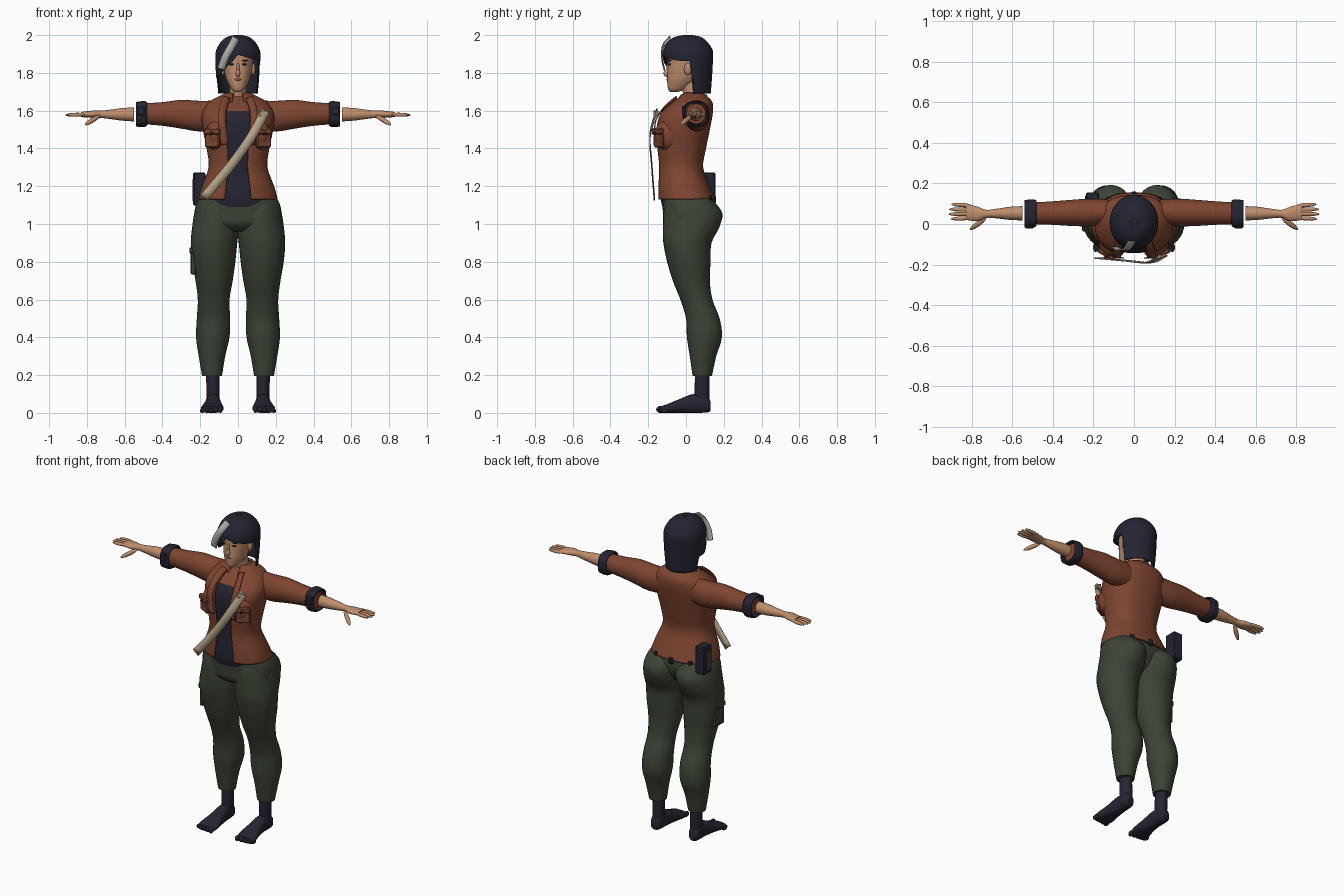
import bpy, bmesh, math
from mathutils import Vector, Matrix

cube = bpy.data.objects.get("Cube")
if cube:
    bpy.data.objects.remove(cube)


def material(name, r, g, b):
    m = bpy.data.materials.new(name)
    m.use_nodes = True
    m.diffuse_color = (r, g, b, 1)
    bsdf = m.node_tree.nodes["Principled BSDF"]
    bsdf.inputs["Base Color"].default_value = (r, g, b, 1)
    bsdf.inputs["Roughness"].default_value = .8
    return m


RUST = material("rust cloth", .21, .06, .03)
NAVY = material("navy cloth", .018, .018, .033)
OLIVE = material("olive cloth", .045, .057, .036)
SKIN = material("skin", .52, .27, .15)
STRAP = material("beige strap", .45, .37, .25)
STREAK = material("grey streak", .4, .4, .38)
GREY = material("dark grey", .05, .05, .06)
LIPS = material("lips", .28, .09, .06)
SIDES = (("left", 1), ("right", -1))


def finish(name, bm, mats, shell=0, angle=40):
    """Turn a bmesh into a smooth shaded object."""
    bmesh.ops.recalc_face_normals(bm, faces=bm.faces)
    me = bpy.data.meshes.new(name)
    bm.to_mesh(me)
    bm.free()
    for m in mats:
        me.materials.append(m)
    me.shade_smooth()
    me.set_sharp_from_angle(angle=math.radians(angle))
    ob = bpy.data.objects.new(name, me)
    bpy.context.collection.objects.link(ob)
    if shell:
        mod = ob.modifiers.new("thickness", "SOLIDIFY")
        mod.thickness, mod.offset = shell, 0
    return ob


def smooth_path(keys, sub):
    """Catmull-Rom samples through a list of tuples."""
    out = []
    for i in range(len(keys) - 1):
        a, b, c, d = (keys[min(max(i + k, 0), len(keys) - 1)] for k in (-1, 0, 1, 2))
        for s in range(sub):
            t = s / sub
            out.append([q + t / 2 * (r - p + t * (2*p - 5*q + 4*r - w + t * (3*(q - r) + w - p)))
                        for p, q, r, w in zip(a, b, c, d)])
    return out + [list(keys[-1])]


def loft(name, mats, rings, axis="z", flip=1, seg=32, e=2, sub=4, caps=True,
         shell=0, shape=None, gap=None, paint=None):
    """Skin rings of (position, low a, high a, low b, high b) along an axis."""
    bm = bmesh.new()
    rows = []
    for t, a0, a1, b0, b1 in smooth_path(rings, sub):
        row = []
        for k in range(seg):
            u = math.tau * k / seg - math.pi / 2
            c, s = math.cos(u), math.sin(u)
            a = (a0 + a1) / 2 + (a1 - a0) / 2 * math.copysign(abs(c) ** (2 / e), c)
            b = (b0 + b1) / 2 + (b1 - b0) / 2 * math.copysign(abs(s) ** (2 / e), s)
            p = {"z": (a, b, t), "x": (t, a, b), "y": (a, t, b)}[axis]
            p = Vector((p[0] * flip, p[1], p[2]))
            row.append(bm.verts.new(shape(p) if shape else p))
        rows.append(row)
    for r0, r1 in zip(rows, rows[1:]):
        for k in range(seg):
            n = (k + 1) % seg
            if gap and min(k, seg - 1 - k) < gap:
                continue
            f = bm.faces.new((r0[k], r0[n], r1[n], r1[k]))
            if paint:
                f.material_index = paint(f.calc_center_median())
    if caps:
        bm.faces.new(rows[0])
        bm.faces.new(rows[-1])
    bmesh.ops.remove_doubles(bm, verts=bm.verts, dist=.0004)
    return finish(name, bm, mats, shell)


def ball(name, mat, centre, radii, turn=None):
    bm = bmesh.new()
    m = Matrix.Translation(centre) @ (turn or Matrix()) @ Matrix.Diagonal((*radii, 1))
    bmesh.ops.create_uvsphere(bm, u_segments=16, v_segments=10, radius=1, matrix=m)
    return finish(name, bm, [mat])


def finger(name, p, q, r):
    p, q = Vector(p), Vector(q)
    turn = (q - p).to_track_quat("Z", "Y").to_matrix().to_4x4()
    return ball(name, SKIN, (p + q) / 2, (r, r, (q - p).length / 2), turn)


def box(name, mat, centre, size, spin=0, bevel=.006):
    bm = bmesh.new()
    m = Matrix.Translation(centre) @ Matrix.Rotation(spin, 4, "Z") @ Matrix.Diagonal((*size, 1))
    bmesh.ops.create_cube(bm, size=1, matrix=m)
    bmesh.ops.bevel(bm, geom=bm.edges[:], offset=bevel, segments=1, affect="EDGES")
    return finish(name, bm, [mat], angle=20)


def ribbon(name, mat, keys, width, thick=.006):
    """Flat band following a path, facing the front."""
    pts = [Vector(p) for p in smooth_path(keys, 5)]
    bm = bmesh.new()
    rows = []
    for i, p in enumerate(pts):
        d = pts[min(i + 1, len(pts) - 1)] - pts[max(i - 1, 0)]
        w = Vector((d.z, 0, -d.x)).normalized() * width / 2
        rows.append((bm.verts.new(p - w), bm.verts.new(p + w)))
    for a, b in zip(rows, rows[1:]):
        bm.faces.new((a[0], a[1], b[1], b[0]))
    return finish(name, bm, [mat], shell=thick)


# Torso: open jacket over a shirt
body = [(1.13, -.205, .205, -.145, .15), (1.2, -.185, .185, -.145, .12),
        (1.3, -.15, .15, -.14, .085), (1.4, -.16, .16, -.15, .1),
        (1.5, -.18, .18, -.155, .12), (1.58, -.185, .185, -.135, .135),
        (1.64, -.15, .15, -.07, .135), (1.67, -.1, .1, -.03, .11), (1.69, -.06, .06, -.01, .09)]
loft("jacket", [RUST], body, seg=64, e=2.3, caps=False, shell=.012, gap=3)
inner = [(z, a + .014, b - .014, c + .012, d - .012) for z, a, b, c, d in body]
inner.insert(0, (1.09, -.19, .19, -.125, .13))
loft("shirt", [RUST, NAVY], inner, seg=64, e=2.3,
     paint=lambda c: int(c.z < 1.6))

# Hips and waist
loft("hips", [OLIVE], [(.96, -.12, .12, -.07, .06), (1.0, -.215, .215, -.115, .11),
                       (1.06, -.23, .23, -.122, .14), (1.12, -.215, .215, -.125, .14),
                       (1.16, -.18, .18, -.12, .11)], e=2.4, seg=48)
for i, x in enumerate((-.12, 0, .12)):
    box(f"belt_loop_{i}", NAVY, (x, .15 - abs(x) * .2, 1.13), (.03, .02, .04), -x * 3)

leg = [(1.14, .03, .2, -.08, .12), (1.1, .0, .222, -.11, .165), (1.05, -.005, .233, -.12, .193),
       (.98, -.005, .243, -.122, .175), (.9, .004, .25, -.12, .135), (.8, .014, .242, -.1, .13),
       (.7, .028, .225, -.07, .126), (.6, .045, .213, -.03, .14), (.5, .042, .218, .0, .178),
       (.4, .045, .222, .005, .19), (.3, .068, .208, .02, .16), (.195, .085, .19, .035, .137)]
ankle = [(.23, .1, .17, .05, .125), (.12, .097, .167, .045, .125), (.04, .1, .165, .05, .125)]
foot = [(.13, .115, .155, .01, .06), (.11, .1, .168, .002, .09), (.04, .094, .17, 0, .1),
        (-.03, .085, .18, 0, .075), (-.09, .076, .195, 0, .05), (-.135, .082, .198, 0, .034)]
sleeve = [(.08, .01, .115, 1.5, 1.655), (.2, -.01, .125, 1.49, 1.652), (.3, -.01, .12, 1.505, 1.657),
          (.4, -.004, .112, 1.52, 1.645), (.52, .0, .105, 1.53, 1.637)]
cuff = [(.483, -.006, .113, 1.524, 1.642), (.5, -.014, .118, 1.517, 1.647),
        (.54, -.012, .114, 1.52, 1.642)]
forearm = [(.55, .018, .088, 1.543, 1.617), (.61, .02, .085, 1.547, 1.614), (.68, .028, .075, 1.556, 1.605),
           (.73, .03, .07, 1.562, 1.6), (.77, .014, .085, 1.562, 1.6), (.83, .02, .1, 1.566, 1.593)]

for side, s in SIDES:
    # Legs and feet
    loft(f"{side}_trouser_leg", [OLIVE], leg, flip=s)
    loft(f"{side}_ankle", [NAVY], ankle, flip=s, seg=20)
    loft(f"{side}_foot", [NAVY], foot, axis="y", flip=s, seg=24, e=2.4)
    for i in range(5):
        r = .018 - i * .002
        ball(f"{side}_toe_{i}", NAVY, (s * (.093 + i * .024), -.136 + i * .005, r), (.013, .022, r))

    # Arms and hands
    loft(f"{side}_sleeve", [RUST], sleeve, axis="x", flip=s)
    loft(f"{side}_cuff", [NAVY], cuff, axis="x", flip=s, e=2.8, caps=False, shell=.008)
    box(f"{side}_cuff_tab", NAVY, (s * .515, -.012, 1.6), (.045, .02, .05))
    loft(f"{side}_forearm", [SKIN], forearm, axis="x", flip=s, seg=20)
    for i in range(4):
        tip = .92 - .012 * abs(i - 1.4)
        finger(f"{side}_finger_{i}", (s * .8, .03 + i * .02, 1.58),
               (s * tip, .025 + i * .024, 1.577), .0105)
    finger(f"{side}_thumb", (s * .73, .03, 1.575), (s * .81, -.028, 1.525), .013)

    # Jacket details
    ball(f"{side}_chest", RUST, (s * .112, -.09, 1.47), (.062, .078, .085))
    box(f"{side}_pocket", RUST, (s * .135, -.142, 1.445), (.085, .02, .08), s * .5)
    box(f"{side}_pocket_flap", RUST, (s * .135, -.15, 1.49), (.095, .024, .035), s * .5)
    ball(f"{side}_pocket_button", NAVY, (s * .14, -.165, 1.48), (.01, .008, .01))
    ribbon(f"{side}_lapel", RUST, [(s * .06, -.05, 1.67), (s * .08, -.12, 1.61),
                                   (s * .085, -.162, 1.54), (s * .07, -.168, 1.42)], .04)

    # Face
    ball(f"{side}_ear", SKIN, (s * .08, .01, 1.82), (.012, .02, .032))
    ball(f"{side}_eye", NAVY, (s * .031, -.085, 1.845), (.015, .009, .006))
    ball(f"{side}_brow", NAVY, (s * .033, -.085, 1.865), (.02, .009, .004))

loft("collar", [RUST], [(1.645, -.085, .085, -.06, .12), (1.685, -.07, .07, -.025, .105)],
     caps=False, shell=.01, gap=2)

# Neck and head
loft("neck", [SKIN], [(1.64, -.055, .055, -.01, .09), (1.69, -.045, .045, -.015, .075),
                      (1.77, -.045, .045, -.04, .07)], seg=24)
loft("head", [SKIN], [(1.7, -.018, .018, -.085, -.04), (1.715, -.036, .036, -.095, .0),
                      (1.76, -.06, .06, -.1, .06), (1.8, -.071, .071, -.098, .09),
                      (1.85, -.079, .079, -.095, .1), (1.9, -.08, .08, -.092, .1),
                      (1.96, -.05, .05, -.05, .07)], e=2.2)
ball("nose", SKIN, (0, -.1, 1.798), (.012, .019, .02))
ball("nose_bridge", SKIN, (0, -.092, 1.825), (.008, .012, .03))
ball("mouth", LIPS, (0, -.095, 1.765), (.02, .009, .007))


# Hair: one shell whose lower edge is lifted around the face
def hairline(p):
    if p.y > .035:
        low = 1.69
    elif p.x < 0:
        low = 1.9 + 1.1 * p.x
    else:
        low = 1.9 - .3 * p.x
    return Vector((p.x, p.y, max(p.z, low)))


loft("hair", [NAVY], [(1.69, -.105, .105, -.115, .128), (1.78, -.113, .113, -.118, .135),
                      (1.88, -.117, .117, -.122, .14), (1.92, -.112, .112, -.118, .138),
                      (1.96, -.09, .09, -.095, .112), (1.987, -.058, .058, -.06, .078),
                      (1.998, -.015, .015, -.008, .025)], seg=48, sub=5, shell=.006,
     shape=hairline, caps=False)
ball("hair_crown", NAVY, (0, .01, 1.985), (.055, .06, .014))
ribbon("hair_streak", STREAK, [(-.012, -.085, 1.985), (-.035, -.122, 1.94),
                               (-.068, -.128, 1.88), (-.09, -.115, 1.82)], .04)

# Carried gear
ribbon("chest_strap", STRAP, [(.145, -.155, 1.6), (.075, -.19, 1.47),
                              (-.03, -.182, 1.32), (-.18, -.168, 1.14)], .048)
box("strap_buckle", STRAP, (.135, -.16, 1.585), (.05, .014, .03), .3, .003)
box("hip_pouch", NAVY, (-.205, .115, 1.185), (.065, .08, .175))
box("hip_pouch_panel", GREY, (-.236, .115, 1.18), (.012, .05, .12), 0, .003)
box("thigh_pocket", OLIVE, (-.236, .01, .805), (.03, .085, .145))
box("thigh_pocket_flap", OLIVE, (-.24, .01, .86), (.034, .092, .035))
